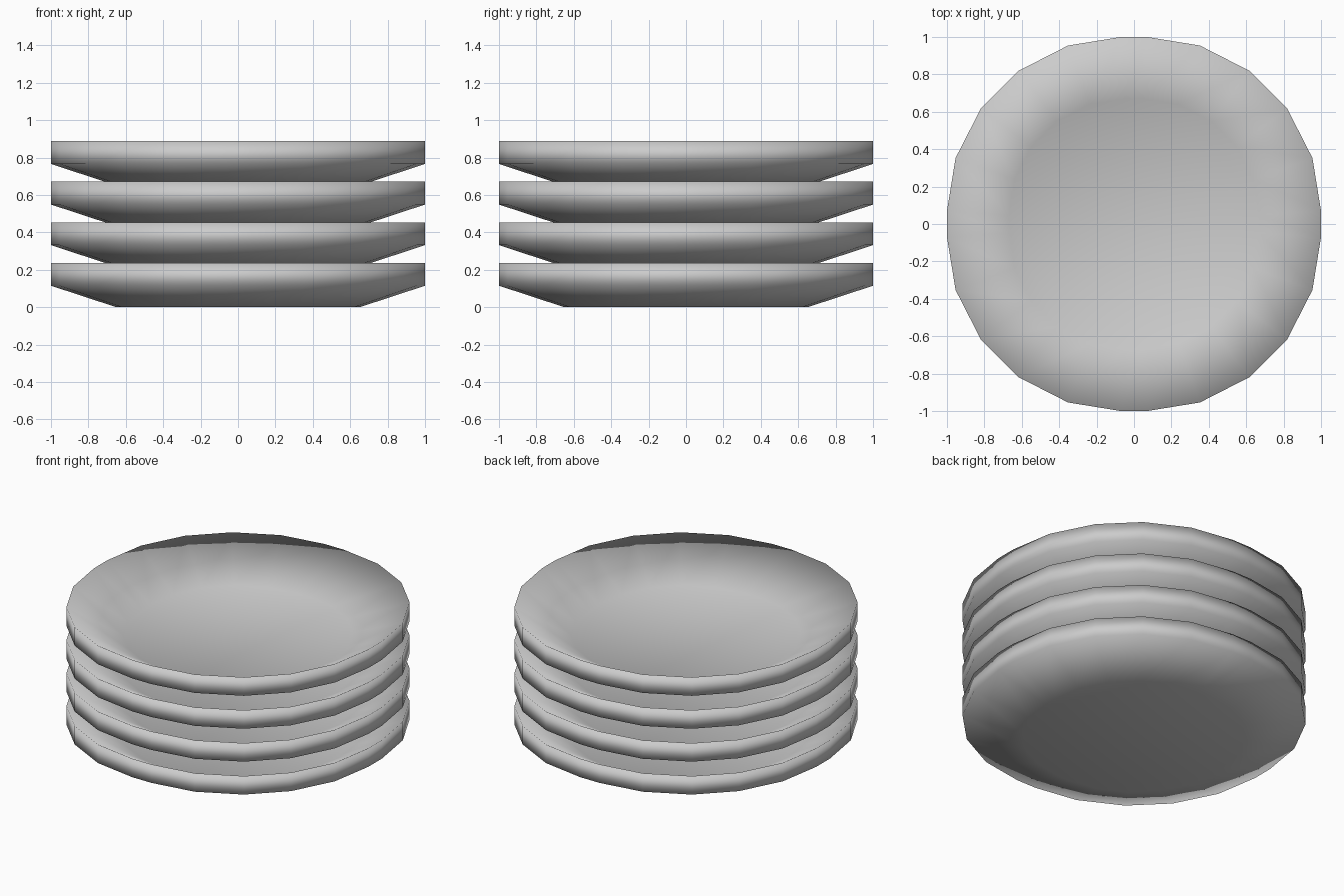
import bpy, bmesh

if "Cube" in bpy.data.objects:
    bpy.data.objects.remove(bpy.data.objects["Cube"])

# One quadrant of the many-sided plate outline, mirrored to a full ring
quad = [(1, .07), (.954, .353), (.819, .617), (.617, .819), (.353, .954), (.07, 1)]
outline = list(quad)
for _ in range(3):
    quad = [(-y, x) for x, y in quad]
    outline += quad

# Plate section: (scale, height) from underside to inner floor
profile = [(.65, 0), (1, .115), (1, .237), (.67, .045)]


def make_plate(name, z):
    bm = bmesh.new()
    rings = [[bm.verts.new((x * s, y * s, h)) for x, y in outline] for s, h in profile]
    n = len(outline)
    for a, b in zip(rings, rings[1:]):
        for i in range(n):
            j = (i + 1) % n
            bm.faces.new((a[i], a[j], b[j], b[i]))
    # Flat underside and floor
    bm.faces.new(rings[0][::-1])
    bm.faces.new(rings[-1])
    bmesh.ops.recalc_face_normals(bm, faces=bm.faces)
    for f in bm.faces:
        f.smooth = True
    mesh = bpy.data.meshes.new(name)
    bm.to_mesh(mesh)
    bm.free()
    ob = bpy.data.objects.new(name, mesh)
    ob.location.z = z
    bpy.context.collection.objects.link(ob)


# Stack of four plates
for k in range(4):
    make_plate(f"plate_{k + 1}", k * .217)
